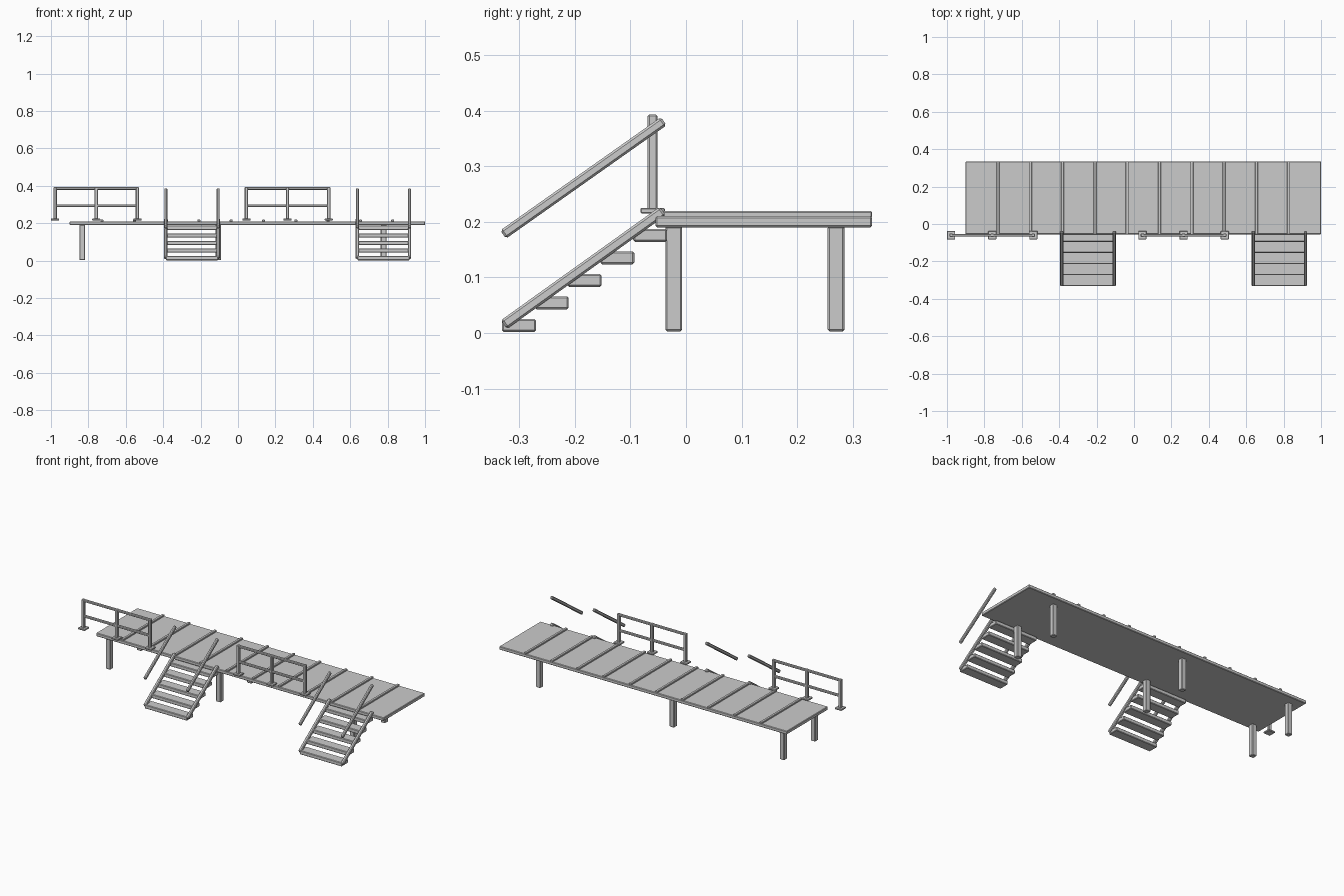
import bpy, math
from mathutils import Vector

if "Cube" in bpy.data.objects:
    bpy.data.objects.remove(bpy.data.objects["Cube"])


def box(name, lo, hi, bevel=0.003):
    """Bevelled box between two corners."""
    lo, hi = Vector(lo), Vector(hi)
    bpy.ops.mesh.primitive_cube_add(size=1, location=(lo + hi) / 2)
    ob = bpy.context.object
    ob.name = name
    ob.scale = hi - lo
    bpy.ops.object.transform_apply(location=False, rotation=False, scale=True)
    if bevel:
        m = ob.modifiers.new("bevel", 'BEVEL')
        m.width = bevel
        m.segments = 1
    return ob


def sloped_bar(name, x, a, b, width, thick, bevel):
    """Bar in the y-z plane running from a to b at the given x."""
    dy, dz = b[0] - a[0], b[1] - a[1]
    n = math.hypot(dy, dz)
    ob = box(name, (-width / 2, -n / 2, -thick / 2), (width / 2, n / 2, thick / 2), bevel)
    ob.rotation_euler.x = math.atan2(dz, dy)
    ob.location = (x, (a[0] + b[0]) / 2, (a[1] + b[1]) / 2)
    return ob


# deck slab
X0, X1, Y0, Y1 = -0.90, 1.0, -0.055, 0.335
box("deck", (X0, Y0, 0.19), (X1, Y1, 0.21))

# battens over the plank joints
PLANKS = 11
for i in range(1, PLANKS):
    x = X0 + (X1 - X0) * i / PLANKS
    box("deck_batten", (x - 0.008, Y0, 0.207), (x + 0.008, Y1, 0.219), 0.002)

# legs
for x in (-0.833, -0.105, 0.778):
    for y in (-0.022, 0.270):
        box("leg", (x - 0.015, y - 0.015, 0.003), (x + 0.015, y + 0.015, 0.192))

# stairs: treads, stringers and sloped handrails
for xl, xr in ((-0.386, -0.106), (0.638, 0.917)):
    for i in range(5):
        y, z = -0.331 + 0.059 * i, 0.0405 * i
        box("stair_tread", (xl, y, z + 0.002), (xr, y + 0.061, z + 0.025))
    for x in (xl, xr):
        sloped_bar("stair_stringer", x, (-0.3275, 0.015), (-0.0415, 0.2195), 0.018, 0.019, 0.004)
        sloped_bar("stair_handrail", x, (-0.329, 0.177), (-0.040, 0.381), 0.016, 0.018, 0.004)

# railings: posts on base plates with two horizontal bars
for xc in (-0.758, 0.265):
    xs = [xc - 0.22, xc, xc + 0.22]
    for x in xs:
        box("railing_base", (x - 0.022, -0.082, 0.215), (x + 0.022, -0.038, 0.225), 0.002)
        box("railing_post", (x - 0.009, -0.069, 0.22), (x + 0.009, -0.051, 0.393), 0.003)
    for name, z, r in (("railing_top_bar", 0.386, 0.007), ("railing_middle_bar", 0.293, 0.007)):
        box(name, (xs[0], -0.06 - r, z - r), (xs[2], -0.06 + r, z + r), 0.003)
